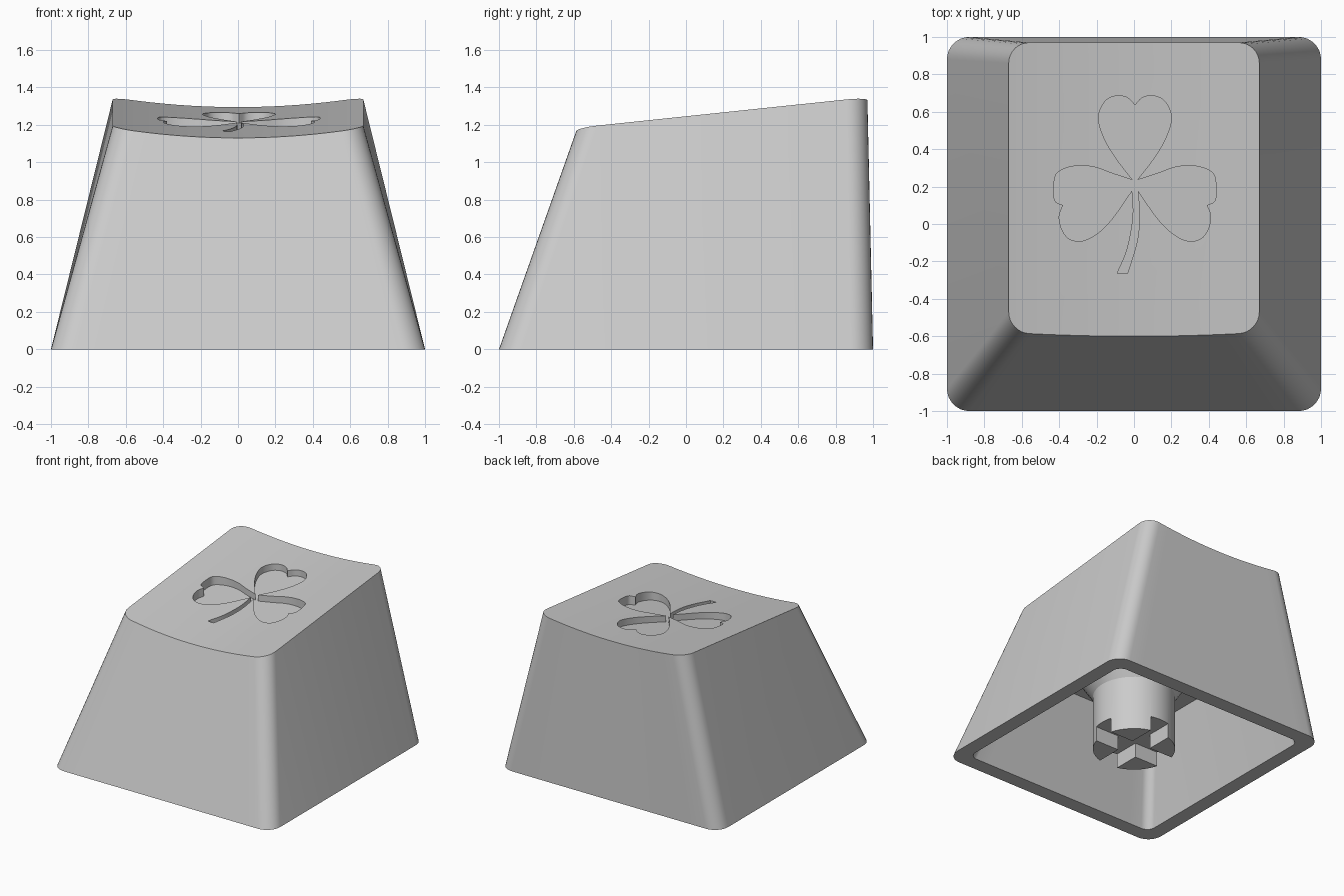
import bpy, bmesh, math
from mathutils import Vector

old = bpy.data.objects.get("Cube")
if old:
    bpy.data.objects.remove(old, do_unlink=True)

grey = bpy.data.materials.new("light_grey_plastic")
grey.use_nodes = True
COLOUR = (0.6, 0.6, 0.6, 1)
grey.diffuse_color = COLOUR
grey.node_tree.nodes["Principled BSDF"].inputs["Base Color"].default_value = COLOUR

ARC, STRAIGHT = 8, 14


def top_height(x, y):
    """Tilted top, scooped across its width."""
    return 1.193 + 0.105 * y + 0.118 * x * x


def finish(bm, name):
    bmesh.ops.recalc_face_normals(bm, faces=bm.faces)
    mesh = bpy.data.meshes.new(name)
    bm.to_mesh(mesh)
    bm.free()
    mesh.materials.append(grey)
    obj = bpy.data.objects.new(name, mesh)
    bpy.context.collection.objects.link(obj)
    return obj


def cut(obj, cutter):
    """Apply a boolean difference and remove the cutter."""
    mod = obj.modifiers.new("cut", 'BOOLEAN')
    mod.operation, mod.solver, mod.object = 'DIFFERENCE', 'EXACT', cutter
    cutter.hide_render = True
    graph = bpy.context.evaluated_depsgraph_get()
    mesh = bpy.data.meshes.new_from_object(obj.evaluated_get(graph))
    obj.modifiers.clear()
    obj.data = mesh
    bpy.data.objects.remove(cutter, do_unlink=True)


def smooth(obj):
    bpy.ops.object.select_all(action='DESELECT')
    obj.select_set(True)
    bpy.context.view_layer.objects.active = obj
    bpy.ops.object.shade_smooth_by_angle(angle=math.radians(30))


def ring(bm, half, front, back, radius, height, bow=0):
    """Rounded rectangle: a front row and a back row with matching x values."""
    offsets = []
    for i in range(ARC + 1):
        a = math.pi / 2 * i / ARC
        offsets.append((-half + radius * (1 - math.cos(a)), radius * (1 - math.sin(a))))
    inner = half - radius
    for i in range(1, STRAIGHT):
        offsets.append((-inner + 2 * inner * i / STRAIGHT, 0))
    offsets += [(-x, d) for x, d in reversed(offsets[:ARC + 1])]
    rows = []
    for edge, sign in ((front, 1), (back, -1)):
        row = []
        for x, d in offsets:
            y = edge + sign * d
            if sign > 0:
                y -= bow * (1 - (x / half) ** 2)
            row.append(bm.verts.new((x, y, height(x, y))))
        rows.append(row)
    return rows


def cap(bm, rows):
    f, b = rows
    for i in range(len(f) - 1):
        bm.faces.new((f[i], f[i + 1], b[i + 1], b[i]))


def bridge(bm, lower, upper):
    a = lower[0] + lower[1][::-1]
    b = upper[0] + upper[1][::-1]
    for i in range(len(a)):
        j = (i + 1) % len(a)
        bm.faces.new((a[i], a[j], b[j], b[i]))


def spline(points, steps=6):
    """Smooth curve through the points, without the last one."""
    p = [Vector(q) for q in points]
    p = [2 * p[0] - p[1]] + p + [2 * p[-1] - p[-2]]
    out = []
    for a, b, c, d in zip(p, p[1:], p[2:], p[3:]):
        for k in range(steps):
            t = k / steps
            out.append(0.5 * (2 * b + (c - a) * t + (2 * a - 5 * b + 4 * c - d) * t * t
                              + (3 * b - a - 3 * c + d) * t ** 3))
    return out


# Hollow shell: top, outer wall, rim, inner wall and ceiling
bm = bmesh.new()
top = ring(bm, 0.67, -0.58, 0.97, 0.11, top_height, bow=0.02)
base = ring(bm, 1, -1, 1, 0.12, lambda x, y: 0)
rim = ring(bm, 0.88, -0.88, 0.88, 0.07, lambda x, y: 0)
ceiling = ring(bm, 0.69, -0.62, 0.85, 0.07, lambda x, y: 0.73)
cap(bm, top)
bridge(bm, base, top)
bridge(bm, rim, base)
bridge(bm, rim, ceiling)
cap(bm, ceiling)
shell = finish(bm, "keycap_shell")

# Three-leaf clover engraving, drawn as one outline
upper_leaf = [(0, .635), (.04, .675), (.1, .685), (.16, .655), (.195, .57),
              (.165, .46), (.1, .35), (.012, .235)]
side_top = [(.012, .235), (.12, .27), (.22, .305), (.32, .31), (.4, .285),
            (.43, .24), (.43, .13), (.385, .1)]
side_low = [(.385, .1), (.405, .04), (.39, -.03), (.35, -.08), (.28, -.09),
            (.2, -.05), (.12, .03), (.015, .18)]
stalk = [(.015, .18), (.025, .04), (.01, -.1), (-.04, -.265)]
stalk_back = [(-.095, -.265), (-.04, -.13), (-.01, .04), (-.015, .18)]
half = spline(upper_leaf) + spline(side_top) + spline(side_low)
outline = half + spline(stalk) + [Vector(stalk[-1])] + spline(stalk_back)
outline += [Vector((-p.x, p.y)) for p in [Vector(side_low[-1])] + half[:0:-1]]
bm = bmesh.new()
floor = bm.faces.new([bm.verts.new((p.x + 0.005, p.y, top_height(0, p.y) - 0.05))
                      for p in outline])
bmesh.ops.remove_doubles(bm, verts=bm.verts, dist=0.0005)
extruded = bmesh.ops.extrude_face_region(bm, geom=bm.faces[:], use_keep_orig=True)
bmesh.ops.translate(bm, vec=(0, 0, 0.3),
                    verts=[v for v in extruded["geom"] if isinstance(v, bmesh.types.BMVert)])
cut(shell, finish(bm, "clover_cutter"))
smooth(shell)

# Round mounting post, flaring into the ceiling
bm = bmesh.new()
SIDES = 48
rings = []
for radius, z in ((0.31, 0), (0.31, 0.45), (0.5, 0.74)):
    rings.append([bm.verts.new((radius * math.cos(math.tau * i / SIDES),
                                radius * math.sin(math.tau * i / SIDES), z))
                  for i in range(SIDES)])
for lo, hi in zip(rings, rings[1:]):
    for i in range(SIDES):
        j = (i + 1) % SIDES
        bm.faces.new((lo[i], lo[j], hi[j], hi[i]))
bm.faces.new(rings[0])
bm.faces.new(rings[-1])
post = finish(bm, "mounting_post")

# Cross-shaped socket in the post
for size in ((0.17, 1, 0.24), (1, 0.17, 0.24)):
    bm = bmesh.new()
    bmesh.ops.create_cube(bm, size=1)
    bmesh.ops.scale(bm, vec=size, verts=bm.verts)
    cut(post, finish(bm, "socket_cutter"))
smooth(post)
